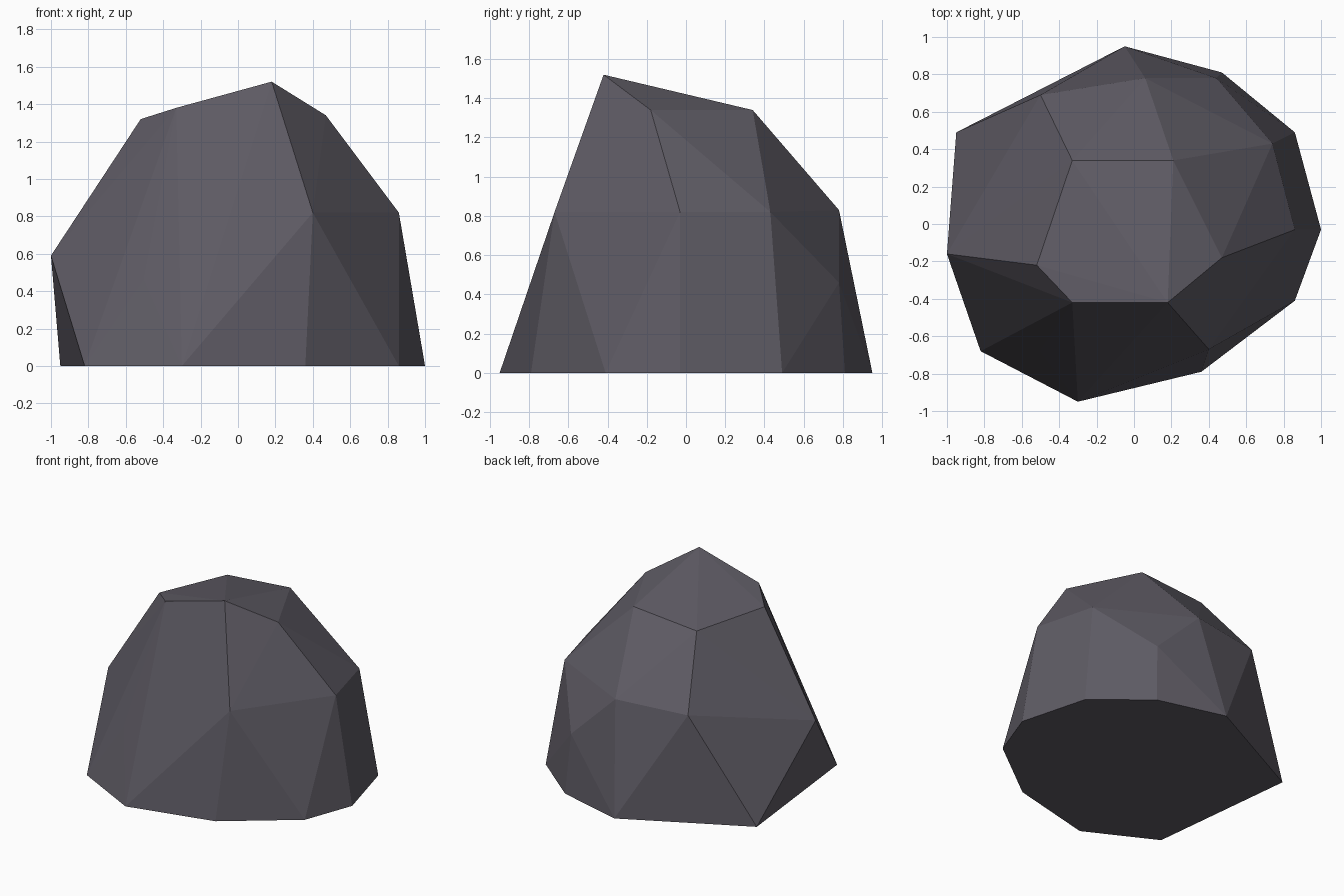
import bpy, bmesh

if "Cube" in bpy.data.objects:
    bpy.data.objects.remove(bpy.data.objects["Cube"])

# Outline of the flat base, standing on z = 0
base = [(-0.05, 0.95), (0.47, 0.81), (0.86, 0.49), (1.0, -0.03), (0.86, -0.41),
        (0.36, -0.79), (-0.30, -0.95), (-0.82, -0.68), (-0.95, 0.49)]

# Corners around the waist
waist = [(0.40, -0.67, 0.82), (0.86, -0.03, 0.82), (0.74, 0.43, 0.82),
         (0.44, 0.78, 0.46), (0.06, 0.78, 0.83), (-0.50, 0.69, 0.82),
         (-1.0, -0.16, 0.59), (-0.503, -0.677, 0.465)]

# Corners of the sloping crown
crown = [(0.18, -0.42, 1.52), (0.47, -0.18, 1.34), (0.21, 0.34, 1.34),
         (-0.33, 0.34, 1.295), (-0.52, -0.22, 1.32), (-0.33, -0.42, 1.38)]

# Faceted boulder: the convex skin around those corners
bm = bmesh.new()
for p in [(x, y, 0.0) for x, y in base] + waist + crown:
    bm.verts.new(p)
hull = bmesh.ops.convex_hull(bm, input=bm.verts)
loose = {v for v in hull["geom_interior"] + hull["geom_unused"]
         if isinstance(v, bmesh.types.BMVert)}
bmesh.ops.delete(bm, geom=list(loose), context="VERTS")
bmesh.ops.dissolve_limit(bm, angle_limit=0.01, verts=bm.verts, edges=bm.edges)
bmesh.ops.recalc_face_normals(bm, faces=bm.faces)

mesh = bpy.data.meshes.new("boulder")
bm.to_mesh(mesh)
bm.free()

# Single dark grey stone colour
stone = bpy.data.materials.new("dark grey stone")
stone.diffuse_color = (0.112, 0.104, 0.127, 1.0)
stone.use_nodes = True
stone.node_tree.nodes["Principled BSDF"].inputs["Base Color"].default_value = stone.diffuse_color
mesh.materials.append(stone)

boulder = bpy.data.objects.new("boulder", mesh)
bpy.context.collection.objects.link(boulder)
